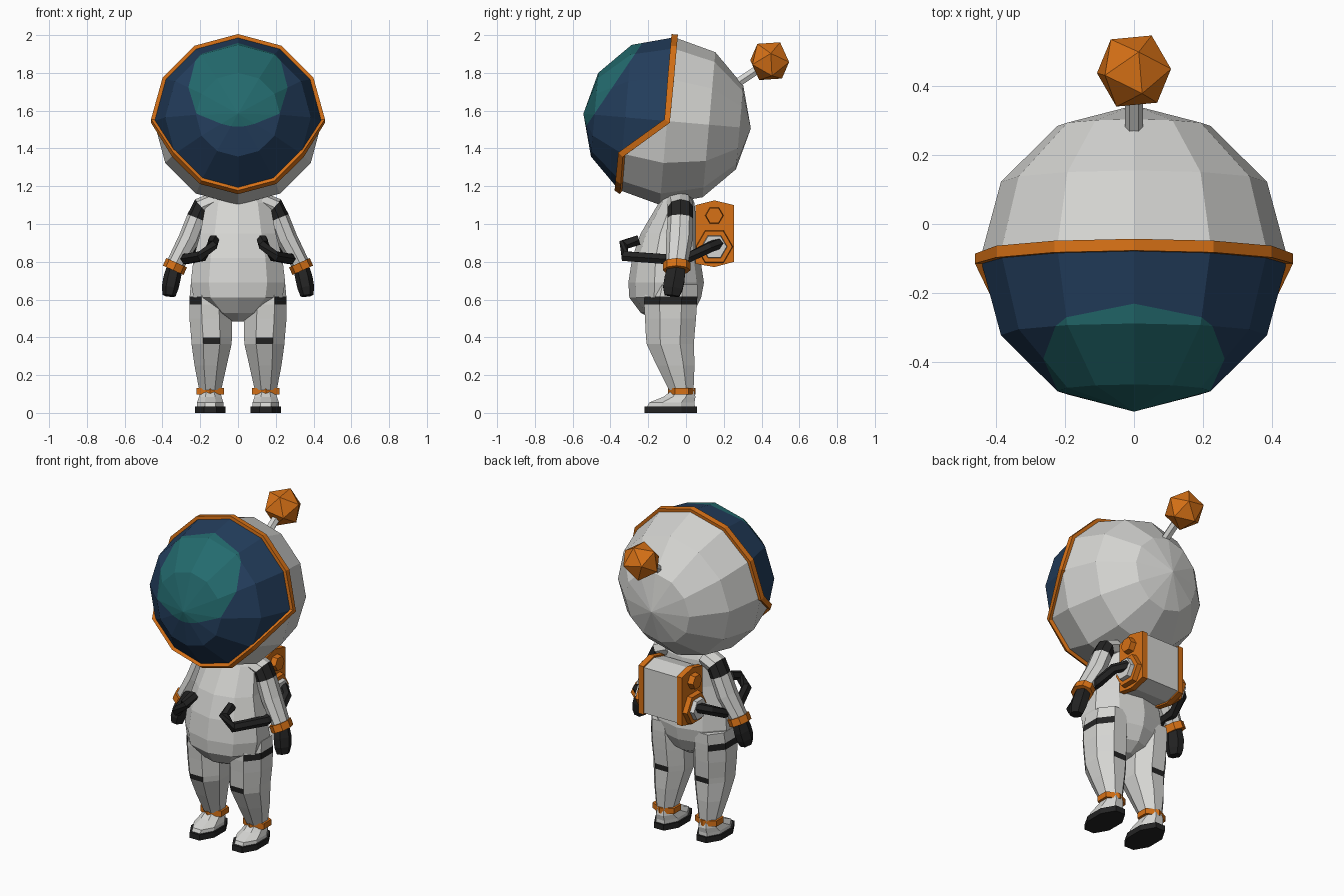
import bpy, bmesh, math
from mathutils import Vector as V, Matrix

if "Cube" in bpy.data.objects:
    bpy.data.objects.remove(bpy.data.objects["Cube"])


def material(name, rgb):
    m = bpy.data.materials.new(name)
    m.diffuse_color = (*rgb, 1)
    m.use_nodes = True
    m.node_tree.nodes["Principled BSDF"].inputs["Base Color"].default_value = m.diffuse_color
    return m


WHITE = material("suit white", (0.66, 0.66, 0.64))
ORANGE = material("orange trim", (0.68, 0.165, 0.008))
BLACK = material("black rubber", (0.017, 0.017, 0.017))
NAVY = material("visor navy", (0.017, 0.048, 0.11))
TEAL = material("visor teal", (0.017, 0.145, 0.155))


def finish(name, bm, mats, mirror=False):
    bmesh.ops.recalc_face_normals(bm, faces=bm.faces)
    me = bpy.data.meshes.new(name)
    bm.to_mesh(me)
    bm.free()
    for m in mats:
        me.materials.append(m)
    ob = bpy.data.objects.new(name, me)
    bpy.context.collection.objects.link(ob)
    if mirror:
        ob.modifiers.new("mirror", 'MIRROR').use_bisect_axis[0] = False
    return ob


def loft(name, rings, mats, mirror=False, closed=False, rule=None):
    """Skin a list of point rings; rule(ring index, normal) gives the material."""
    bm = bmesh.new()
    vs = [[bm.verts.new(p) for p in r] for r in rings]
    n, last, bands = len(vs[0]), len(vs), []
    for i in range(last if closed else last - 1):
        a, b = vs[i], vs[(i + 1) % last]
        for j in range(n):
            k = (j + 1) % n
            bands.append((i, bm.faces.new((a[j], a[k], b[k], b[j]))))
    if not closed:
        bm.faces.new(vs[0])
        bm.faces.new(vs[-1])
    bmesh.ops.recalc_face_normals(bm, faces=bm.faces)
    bm.normal_update()
    if rule:
        for i, f in bands:
            f.material_index = int(rule(i, f.normal))
    return finish(name, bm, mats, mirror)


def zring(z, cx, hx, cy, hy, n=8):
    """Horizontal ring with flat faces at the sides, fitted to half sizes."""
    pts = [(math.cos(math.tau * (i + .5) / n), math.sin(math.tau * (i + .5) / n)) for i in range(n)]
    mx, my = max(p[0] for p in pts), max(p[1] for p in pts)
    return [V((cx + hx * p[0] / mx, cy + hy * p[1] / my, z)) for p in pts]


def tube(name, path, mats, n=6, ref=(0, 0, 1), mirror=True, rule=None):
    """Path of (x, y, z, radius, radius along ref)."""
    pts, rings, ref = [V(p[:3]) for p in path], [], V(ref)
    for i, p in enumerate(pts):
        t = (pts[min(i + 1, len(pts) - 1)] - pts[max(i - 1, 0)]).normalized()
        u = t.cross(ref).normalized()
        v = t.cross(u)
        rings.append([p + u * path[i][3] * math.cos(math.tau * j / n)
                      + v * path[i][-1] * math.sin(math.tau * j / n) for j in range(n)])
    return loft(name, rings, mats, mirror, rule=rule)


# Helmet: sphere with its pole facing forward, tipped up a little
R, C, T = 0.445, V((0, -0.1, 1.545)), math.radians(5)
s, c = math.sin(T), math.cos(T)
M = Matrix.Translation(C) @ Matrix(((1, 0, 0, 0), (0, s, -c, 0), (0, c, s, 0), (0, 0, 0, 1)))


def on_sphere(az, lat):
    az, lat = math.radians(az), math.radians(lat)
    return V((math.cos(lat) * math.cos(az), math.cos(lat) * math.sin(az), math.sin(lat))) * R


bm = bmesh.new()
bmesh.ops.create_uvsphere(bm, u_segments=12, v_segments=6, radius=R)
for a, b in ((0, -30), (180, 210)):
    pair = [min(bm.verts, key=lambda v: (v.co - q).length) for q in (on_sphere(a, 0), on_sphere(b, 30))]
    bmesh.ops.connect_verts(bm, verts=pair)
for f in bm.faces:
    p = f.calc_center_median()
    lat = math.degrees(math.asin(p.z / p.length))
    below = math.degrees(math.atan2(-p.y, abs(p.x)))
    f.material_index = int(lat > 2 and lat > min(30, below))
bm.transform(M)
# teal reflection cut into the visor
N, D = V((0, -0.828, 0.561)).normalized(), 0.34
bmesh.ops.bisect_plane(bm, geom=bm.verts[:] + bm.edges[:] + bm.faces[:], plane_co=C + N * D, plane_no=N)
for f in bm.faces:
    if (f.calc_center_median() - C).dot(N) > D:
        f.material_index = 2
finish("helmet", bm, [WHITE, NAVY, TEAL])

# Visor rim follows the visor outline
loop = [on_sphere(30 * i, 30 if 6 < i < 12 else 0) for i in range(12)]
rings = []
for i, p in enumerate(loop):
    t = loop[(i + 1) % 12] - loop[i - 1]
    b = t.cross(p).normalized() * 0.017
    rings.append([M @ (p * k + b * e) for k, e in ((.97, -1), (1.035, -1), (1.035, 1), (.97, 1))])
loft("visor_rim", rings, [ORANGE], closed=True)

# Antenna
tube("antenna_stick", [(0, .24, 1.725, .026), (0, .42, 1.845, .026)], [WHITE], mirror=False)
bm = bmesh.new()
bmesh.ops.create_icosphere(bm, subdivisions=1, radius=0.115)
bm.transform(Matrix.Translation((0, .443, 1.862)) @ Matrix.Rotation(math.radians(20), 4, 'Z')
             @ Matrix.Rotation(math.radians(37), 4, 'X'))
finish("antenna_ball", bm, [ORANGE])

# Torso
loft("torso", [zring(*r, n=10) for r in (
    (1.17, 0, .12, -.05, .07), (1.11, 0, .17, -.05, .095), (.95, 0, .20, -.09, .15),
    (.82, 0, .235, -.105, .18), (.69, 0, .25, -.105, .2), (.61, 0, .235, -.11, .19),
    (.53, 0, .13, -.10, .14), (.485, 0, .04, -.09, .06))], [WHITE])

# Legs with black hip bands and knee strips
loft("leg", [zring(*r) for r in (
    (.68, .15, .10, -.07, .13), (.615, .148, .108, -.08, .14), (.575, .147, .111, -.082, .14),
    (.5, .145, .112, -.082, .135), (.398, .14, .108, -.084, .128), (.364, .14, .106, -.083, .125),
    (.25, .145, .085, -.055, .10), (.12, .147, .058, -.025, .065))], [WHITE, BLACK], mirror=True,
    rule=lambda i, n: (i == 1 and n.x > .5) or (i == 4 and abs(n.y) > .9))
loft("ankle_cuff", [zring(z, .147, .073, -.022, .073, 6) for z in (.097, .132)], [ORANGE], mirror=True)

# Boots
loft("boot", [zring(*r) for r in (
    (.03, .147, .07, -.08, .127), (.055, .147, .07, -.075, .12), (.085, .147, .06, -.035, .085),
    (.115, .147, .053, -.018, .06))], [WHITE], mirror=True)
loft("sole", [zring(z, .147, .08, -.081, .139) for z in (0, .035)], [BLACK], mirror=True)

# Arms with black shoulder bands, wrist cuffs and gloves
Y = (0, 1, 0)
tube("arm", [(.12, -.035, 1.12, .05, .07), (.19, -.03, 1.09, .055, .068), (.217, -.03, 1.03, .055, .068),
             (.26, -.035, .92, .056, .07), (.335, -.05, .78, .048, .058)],
     [WHITE, BLACK], 8, Y, rule=lambda i, n: i == 1)
tube("wrist_cuff", [(.325, -.05, .795, .06, .073), (.343, -.05, .755, .06, .073)], [ORANGE], 8, Y)
tube("glove", [(.335, -.05, .77, .042, .052), (.35, -.06, .71, .046, .062), (.36, -.07, .66, .044, .06),
               (.365, -.075, .62, .034, .045)], [BLACK], 6, Y)

# Control bars reaching from the pack round to the front
tube("control_bar", [(.18, .18, .90, .03), (.25, .12, .875, .03), (.275, .02, .825, .03),
                     (.275, -.12, .815, .03), (.19, -.325, .83, .03),
                     (.135, -.33, .89, .03), (.13, -.25, .915, .03)], [BLACK])

# Backpack: white core between orange side plates, hexagonal side knobs
outline = ((.05, 1.10), (.15, 1.125), (.255, 1.10), (.255, .80), (.15, .772), (.05, .79))


def slab(x, k):
    return [V((x, .15 + (y - .15) * k, .95 + (z - .95) * k)) for y, z in outline]


loft("backpack", [slab(-.12, .95), slab(.12, .95)], [WHITE])
loft("backpack_plate", [slab(.115, 1), slab(.15, 1)], [ORANGE], mirror=True)
tube("large_knob_base", [(.14, .15, .88, .1), (.18, .15, .88, .095)], [ORANGE])
tube("large_knob_cap", [(.17, .15, .88, .07), (.205, .15, .88, .065)], [WHITE])
tube("small_knob", [(.14, .15, 1.045, .05), (.185, .15, 1.045, .045)], [ORANGE])
